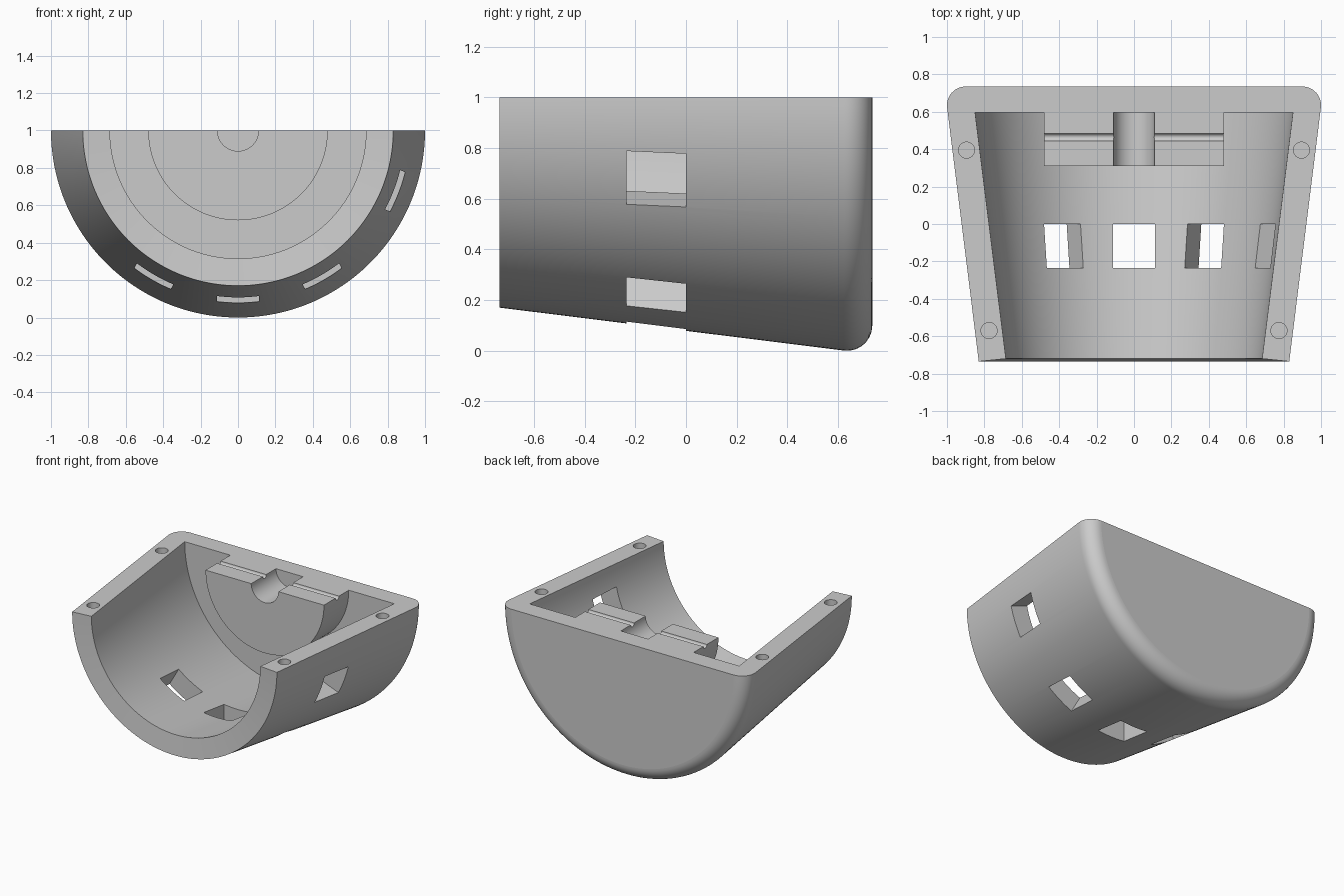
import bpy, bmesh, math
from mathutils import Matrix, Vector

cube = bpy.data.objects.get("Cube")
if cube:
    bpy.data.objects.remove(cube, do_unlink=True)

grey = bpy.data.materials.new("light grey")
grey.use_nodes = True
grey.diffuse_color = (0.6, 0.6, 0.6, 1)
grey.node_tree.nodes["Principled BSDF"].inputs["Base Color"].default_value = (0.6, 0.6, 0.6, 1)

BACK = 0.735        # half length along y
FLOOR = 0.597       # inner face of the back wall
BOSS_FRONT = 0.31


def make_object(name, bm):
    bmesh.ops.recalc_face_normals(bm, faces=bm.faces[:])
    mesh = bpy.data.meshes.new(name)
    bm.to_mesh(mesh)
    bm.free()
    mesh.materials.append(grey)
    obj = bpy.data.objects.new(name, mesh)
    bpy.context.collection.objects.link(obj)
    return obj


def cut(target, bm):
    """Subtract a bmesh solid from the target and discard the cutter."""
    cutter = make_object("cutter", bm)
    cutter.hide_render = True
    mod = target.modifiers.new("cut", 'BOOLEAN')
    mod.operation = 'DIFFERENCE'
    mod.solver = 'EXACT'
    mod.object = cutter
    bpy.context.view_layer.objects.active = target
    bpy.ops.object.modifier_apply(modifier=mod.name)
    bpy.data.objects.remove(cutter, do_unlink=True)


def cylinder(radius, depth, matrix):
    bm = bmesh.new()
    bmesh.ops.create_cone(bm, cap_ends=True, segments=32, radius1=radius,
                          radius2=radius, depth=depth, matrix=matrix)
    return bm


# Half shell: (radius, y) profile with rounded back edge, cavity, boss and bore
profile = [(0, BACK)]
for i in range(13):
    a = math.radians(90 - i * 97.1 / 12)
    profile.append((0.9 + 0.1 * math.cos(a), BACK - 0.1 + 0.1 * math.sin(a)))
profile += [(0.83, -BACK), (0.685, -0.72), (0.85, FLOOR), (0.48, FLOOR),
            (0.48, BOSS_FRONT), (0.11, BOSS_FRONT), (0.11, FLOOR), (0, FLOOR)]

bm = bmesh.new()
verts = [bm.verts.new((r, y, 1)) for r, y in profile]
edges = [bm.edges.new(pair) for pair in zip(verts, verts[1:])]
bmesh.ops.spin(bm, geom=verts + edges, cent=(0, 0, 1), axis=(0, 1, 0),
               angle=math.pi, steps=96, use_duplicate=False)
bmesh.ops.remove_doubles(bm, verts=bm.verts[:], dist=1e-5)
# Flat split face closing the half shell
rim = [e for e in bm.edges if e.is_boundary]
bmesh.ops.edgeloop_fill(bm, edges=rim)
shell = make_object("half_shell_housing", bm)

# Vent windows cut radially through the wall
for angle in (-30, 0, 30, 69):
    bm = bmesh.new()
    place = (Matrix.Translation((0, -0.1175, 1))
             @ Matrix.Rotation(math.radians(-angle), 4, 'Y')
             @ Matrix.Translation((0, 0, -0.85))
             @ Matrix.Diagonal((0.225, 0.235, 0.5, 1)))
    bmesh.ops.create_cube(bm, size=1, matrix=place)
    cut(shell, bm)

# Fastener holes in the split face
for x, y in ((0.895, 0.395), (0.775, -0.57)):
    for side in (-1, 1):
        cut(shell, cylinder(0.043, 0.3, Matrix.Translation((side * x, y, 1))))

# Shallow round groove across the boss
cut(shell, cylinder(0.02, 1.1, Matrix.Translation((0, 0.464, 1))
                    @ Matrix.Rotation(math.pi / 2, 4, 'Y')))

# Smooth curved walls, crisp edges, flat back and split faces
bpy.ops.object.select_all(action='DESELECT')
shell.select_set(True)
bpy.context.view_layer.objects.active = shell
bpy.ops.object.shade_smooth_by_angle(angle=math.radians(30))
for face in shell.data.polygons:
    if abs(face.normal.y) > 0.999 or face.normal.z > 0.999:
        face.use_smooth = False
